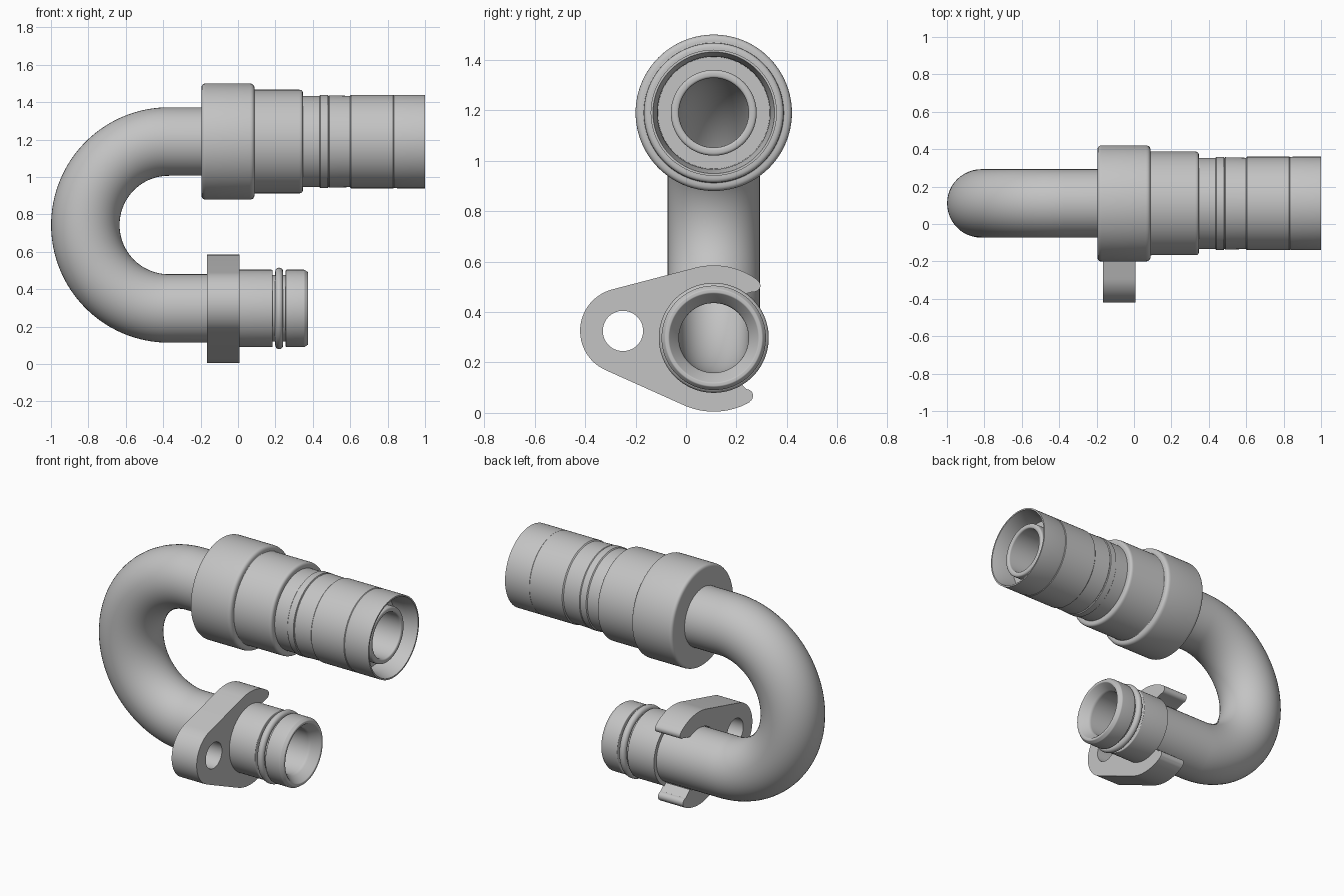
import bpy, bmesh
from math import sin, cos, pi, radians
from mathutils import Vector

if "Cube" in bpy.data.objects:
    bpy.data.objects.remove(bpy.data.objects["Cube"], do_unlink=True)

AXIS_Y, TOP_Z, LOW_Z = 0.11, 1.19, 0.2975
BORE, TUBE_R = 0.138, 0.183

grey = bpy.data.materials.new("metal grey")
grey.use_nodes = True
colour = (0.55, 0.55, 0.55, 1)
grey.diffuse_color = colour
grey.node_tree.nodes["Principled BSDF"].inputs["Base Color"].default_value = colour


def finish(ob, angle=30):
    ob.data.materials.clear()
    ob.data.materials.append(grey)
    bpy.ops.object.select_all(action='DESELECT')
    ob.select_set(True)
    bpy.context.view_layer.objects.active = ob
    bpy.ops.object.shade_smooth_by_angle(angle=radians(angle))


def add_object(name, data, location=(0, 0, 0)):
    ob = bpy.data.objects.new(name, data)
    ob.location = location
    bpy.context.collection.objects.link(ob)
    return ob


def to_mesh(ob):
    bpy.ops.object.select_all(action='DESELECT')
    ob.select_set(True)
    bpy.context.view_layer.objects.active = ob
    bpy.ops.object.convert(target='MESH')
    return bpy.context.view_layer.objects.active


def rounded(points):
    """Turn (x, radius, fillet) corners into a closed outline with soft corners."""
    out = []
    for i, (x, r, f) in enumerate(points):
        p = Vector((x, r))
        if not f:
            out.append(p)
            continue
        a = p + (Vector(points[i - 1][:2]) - p).normalized() * f
        b = p + (Vector(points[(i + 1) % len(points)][:2]) - p).normalized() * f
        for k in range(6):
            t = k / 5
            out.append(a * (1 - t) ** 2 + p * 2 * t * (1 - t) + b * t * t)
    return out


def lathe(name, points, z, steps=96):
    """Revolve a closed outline about a line along x."""
    bm = bmesh.new()
    rings = []
    for s in range(steps):
        a = 2 * pi * s / steps
        rings.append([bm.verts.new((p.x, p.y * cos(a), p.y * sin(a))) for p in rounded(points)])
    n = len(rings[0])
    for s in range(steps):
        r0, r1 = rings[s], rings[(s + 1) % steps]
        for i in range(n):
            j = (i + 1) % n
            bm.faces.new((r0[i], r0[j], r1[j], r1[i]))
    bmesh.ops.recalc_face_normals(bm, faces=bm.faces)
    me = bpy.data.meshes.new(name)
    bm.to_mesh(me)
    bm.free()
    finish(add_object(name, me, (0, AXIS_Y, z)))


def arc(cx, cy, r, start, end, steps=24):
    angles = [radians(start + (end - start) * k / steps) for k in range(steps + 1)]
    return [(cx + r * cos(a), cy + r * sin(a)) for a in angles]


def poly_spline(curve, points, cyclic):
    sp = curve.splines.new('POLY')
    sp.points.add(len(points) - 1)
    for sp_point, p in zip(sp.points, points):
        sp_point.co = (*p, 1)
    sp.use_cyclic_u = cyclic


# Hollow U-bent pipe
bend_r = (TOP_Z - LOW_Z) / 2
path = [(-0.195, TOP_Z)] + arc(-0.37, LOW_Z + bend_r, bend_r, 90, 270, 64) + [(0, LOW_Z)]
pipe_curve = bpy.data.curves.new("bent_pipe", 'CURVE')
pipe_curve.dimensions = '3D'
pipe_curve.bevel_depth = TUBE_R
pipe_curve.bevel_resolution = 22
poly_spline(pipe_curve, [(x, AXIS_Y, z) for x, z in path], False)
pipe = to_mesh(add_object("bent_pipe", pipe_curve))
bm = bmesh.new()
bm.from_mesh(pipe.data)
bmesh.ops.recalc_face_normals(bm, faces=bm.faces)
# make sure the outer skin faces away from the lower straight's axis
probe = max(bm.faces, key=lambda f: f.calc_center_median().z)
if probe.normal.z < 0:
    bmesh.ops.reverse_faces(bm, faces=bm.faces)
bm.to_mesh(pipe.data)
bm.free()
wall = pipe.modifiers.new("wall", 'SOLIDIFY')
wall.thickness = TUBE_R - BORE
wall.offset = -1
finish(to_mesh(pipe))

# Stepped upper coupling with recessed socket and inner nozzle
lathe("upper_coupling", [
    (-0.195, BORE, 0), (-0.195, 0.31, 0.022),
    (0.088, 0.31, 0.025), (0.088, 0.277, 0.005),
    (0.347, 0.277, 0.02), (0.347, 0.243, 0),
    (0.435, 0.243, 0), (0.44, 0.249, 0),
    (0.48, 0.249, 0), (0.483, 0.243, 0), (0.488, 0.247, 0),
    (0.599, 0.244, 0), (0.605, 0.25, 0),
    (0.83, 0.25, 0), (0.834, 0.247, 0), (0.85, 0.25, 0),
    (1.0, 0.25, 0), (1.0, 0.241, 0),
    (0.93, 0.224, 0), (0.85, 0.222, 0), (0.85, 0.17, 0),
    (0.955, 0.17, 0.014), (0.955, BORE, 0.012),
], TOP_Z)

# Lower spigot with seal groove and flared mouth
lathe("lower_spigot", [
    (0, BORE, 0), (0, 0.207, 0),
    (0.185, 0.207, 0.006), (0.185, 0.178, 0),
    (0.255, 0.178, 0), (0.255, 0.207, 0.006),
    (0.355, 0.207, 0.004), (0.375, 0.193, 0.004),
    (0.375, 0.178, 0.004), (0.32, BORE, 0.01),
], LOW_Z)

# Seal ring seated in the groove
bpy.ops.mesh.primitive_torus_add(
    major_radius=0.197, minor_radius=0.021, major_segments=96, minor_segments=20,
    location=(0.22, AXIS_Y, LOW_Z), rotation=(0, pi / 2, 0))
seal = bpy.context.object
seal.name = "seal_ring"
finish(seal, 60)

# Clamp plate: bolt ear joined by tangents to an open hook around the pipe
outline = (
    arc(-0.25, 0.325, 0.17, 104.6, 245.8)
    + arc(AXIS_Y, 0.295, 0.29, 245.8, 299)
    + arc(0.24, 0.068, 0.026, -58, 90, 10)
    + arc(AXIS_Y, LOW_Z, 0.186, -62, -298, 48)
    + arc(0.27, 0.505, 0.025, -100, 50, 10)
    + arc(AXIS_Y, 0.295, 0.29, 54, 104, 16)
)
plate_curve = bpy.data.curves.new("clamp_plate", 'CURVE')
plate_curve.dimensions = '2D'
plate_curve.fill_mode = 'BOTH'
plate_curve.extrude = 0.0865
poly_spline(plate_curve, [(u, v, 0) for u, v in outline], True)
poly_spline(plate_curve, [(u, v, 0) for u, v in arc(-0.25, 0.325, 0.08, 0, 352.5, 47)], True)
plate = add_object("clamp_plate", plate_curve, (-0.0785, 0, 0))
plate.rotation_euler = (pi / 2, 0, pi / 2)
plate = to_mesh(plate)
bm = bmesh.new()
bm.from_mesh(plate.data)
bmesh.ops.remove_doubles(bm, verts=bm.verts, dist=0.0005)
bmesh.ops.recalc_face_normals(bm, faces=bm.faces)
bm.to_mesh(plate.data)
bm.free()
finish(plate)
